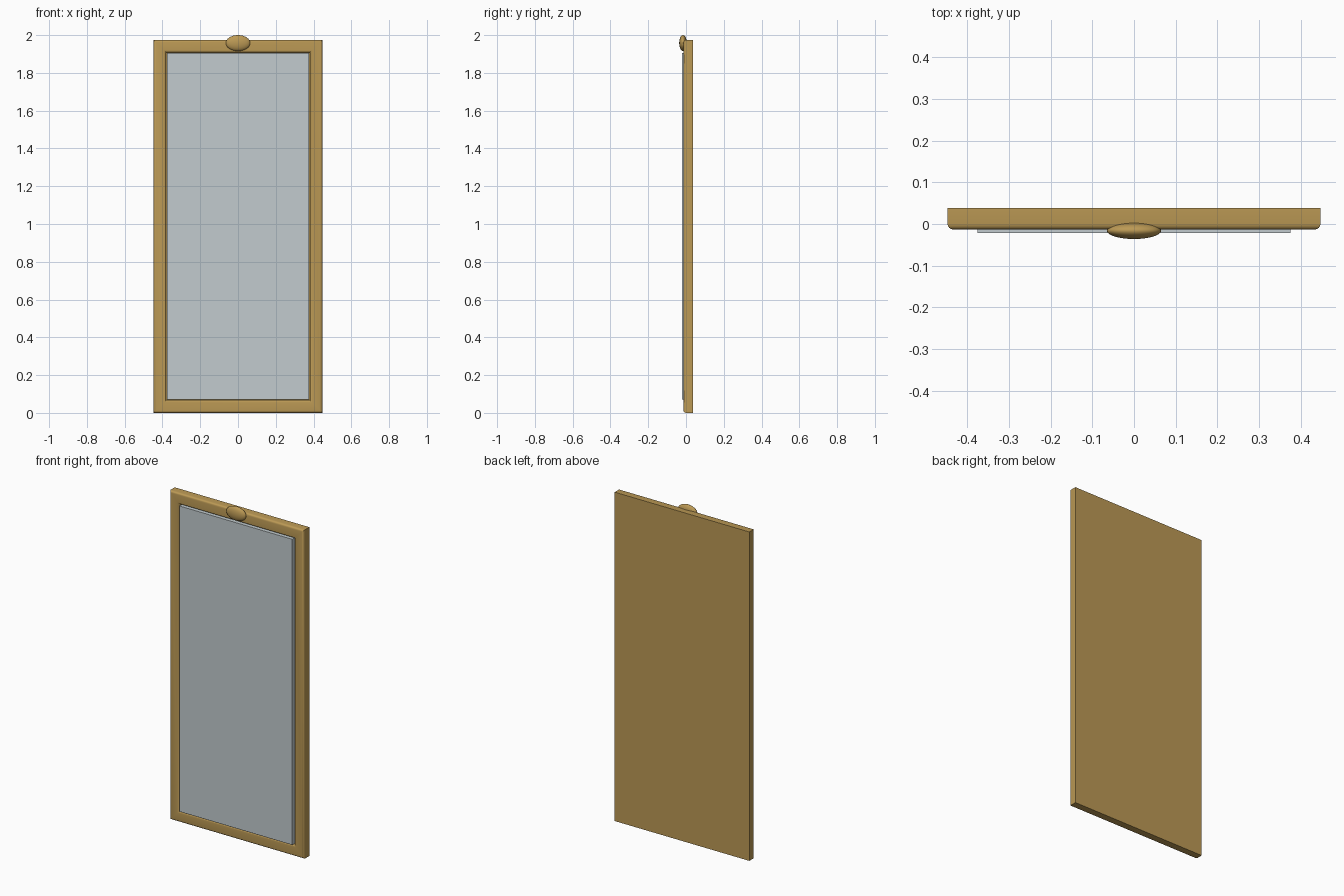
import bpy
import bmesh
import math

old = bpy.data.objects.get("Cube")
if old:
    bpy.data.objects.remove(old, do_unlink=True)


def material(name, color):
    m = bpy.data.materials.new(name)
    m.use_nodes = True
    m.diffuse_color = color
    m.node_tree.nodes["Principled BSDF"].inputs["Base Color"].default_value = color
    return m


GOLD = material("antique gold", (0.50, 0.32, 0.09, 1))
GLASS = material("silver glass", (0.54, 0.60, 0.62, 1))

HALF_W, HEIGHT, BACK, FRONT = 0.447, 1.975, 0.038, -0.013
RIM, ROUND = 0.067, 0.013


def finish(name, bm, mat):
    bmesh.ops.recalc_face_normals(bm, faces=bm.faces[:])
    mesh = bpy.data.meshes.new(name)
    bm.to_mesh(mesh)
    bm.free()
    mesh.materials.append(mat)
    ob = bpy.data.objects.new(name, mesh)
    bpy.context.collection.objects.link(ob)
    bpy.ops.object.select_all(action='DESELECT')
    ob.select_set(True)
    bpy.context.view_layer.objects.active = ob
    bpy.ops.object.shade_smooth_by_angle(angle=math.radians(35))
    return ob


def box(name, x0, x1, y0, y1, z0, z1, mat):
    bm = bmesh.new()
    bmesh.ops.create_cube(bm, size=1)
    for v in bm.verts:
        v.co.x = x1 if v.co.x > 0 else x0
        v.co.y = y1 if v.co.y > 0 else y0
        v.co.z = z1 if v.co.z > 0 else z0
    return finish(name, bm, mat)


# Mitred moulding: (inset from the outer edge, depth) swept round the rectangle
arc = [math.radians(90 * i / 4) for i in range(5)]
profile = [(0, BACK)]
profile += [(ROUND * (1 - math.cos(a)), FRONT + ROUND * (1 - math.sin(a))) for a in arc]
profile += [(RIM - ROUND * (1 - math.sin(a)), FRONT + ROUND * (1 - math.cos(a))) for a in arc]
profile += [(RIM, BACK / 2)]

bm = bmesh.new()
rings = []
for inset, y in profile:
    w, lo, hi = HALF_W - inset, inset, HEIGHT - inset
    rings.append([bm.verts.new((x, y, z))
                  for x, z in ((-w, lo), (w, lo), (w, hi), (-w, hi))])
for a, b in zip(rings, rings[1:]):
    for i in range(4):
        j = (i + 1) % 4
        bm.faces.new((a[i], a[j], b[j], b[i]))
bm.faces.new(rings[0])
bm.faces.new(rings[-1])
finish("frame", bm, GOLD)

# Mirror pane standing slightly proud of the frame
box("mirror_pane", -0.375, 0.375, -0.021, 0.025, 0.07, 1.905, GLASS)

# Oval crest on the top rail
bm = bmesh.new()
bmesh.ops.create_uvsphere(bm, u_segments=32, v_segments=16, radius=1)
bmesh.ops.scale(bm, vec=(0.065, 0.02, 0.042), verts=bm.verts)
bmesh.ops.translate(bm, vec=(0, -0.016, 1.958), verts=bm.verts)
finish("crest", bm, GOLD)
